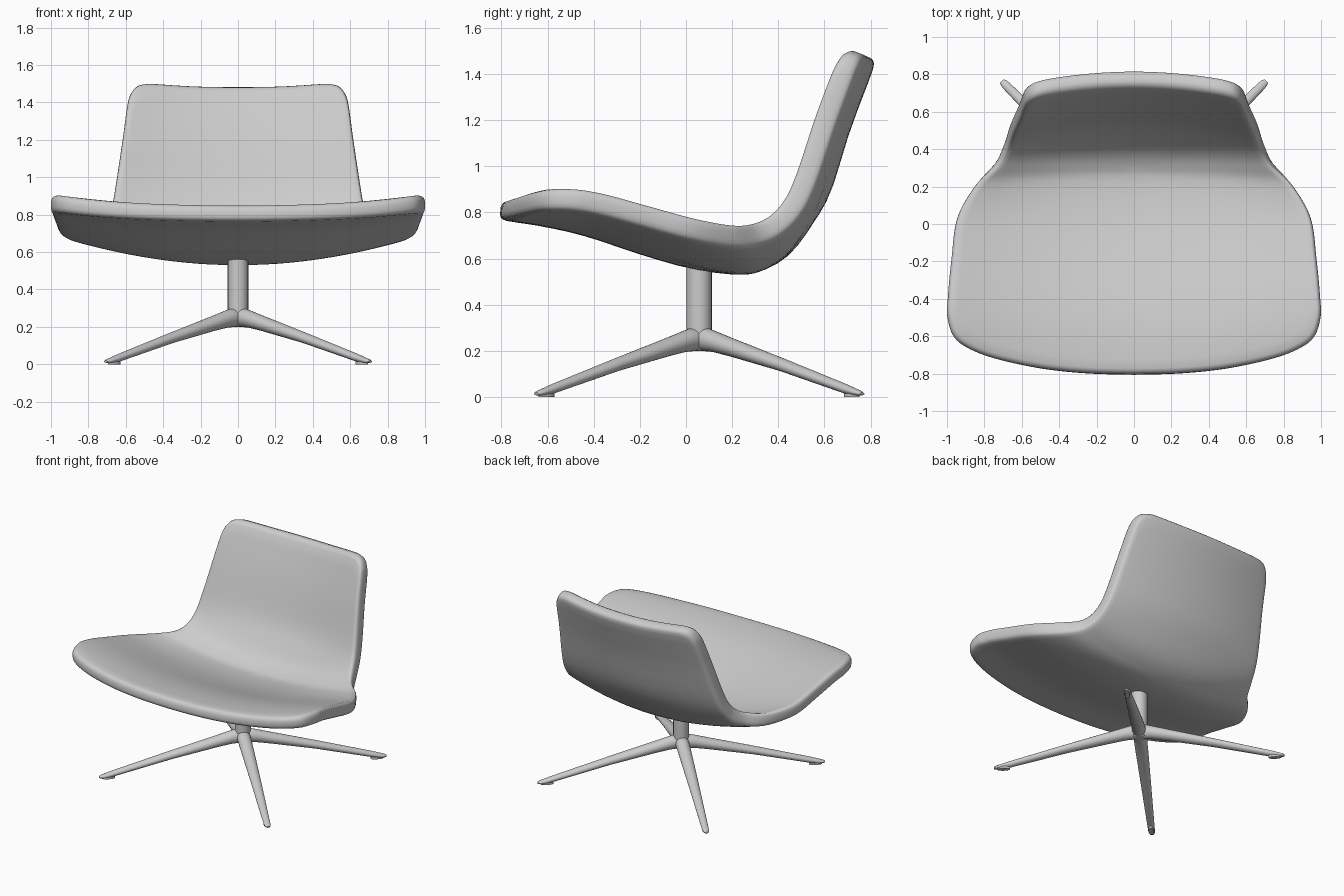
import bpy, bmesh, math
from mathutils import Vector, Matrix

cube = bpy.data.objects.get("Cube")
if cube:
    bpy.data.objects.remove(cube, do_unlink=True)

GREY = (0.6, 0.6, 0.6, 1.0)
grey = bpy.data.materials.new("light_grey")
grey.use_nodes = True
grey.diffuse_color = GREY
grey.node_tree.nodes["Principled BSDF"].inputs["Base Color"].default_value = GREY

BASE_Y = 0.057   # the pedestal stands slightly behind the middle


def spline(points, v):
    """Point on a smooth curve through the points; v counts points."""
    last = len(points) - 1
    i = max(0, min(int(v), last - 1))
    t = v - i
    p1, p2 = Vector(points[i]), Vector(points[i + 1])
    p0 = Vector(points[i - 1]) if i > 0 else 2 * p1 - p2
    p3 = Vector(points[i + 2]) if i + 2 <= last else 2 * p2 - p1
    return p1 + 0.5 * t * ((p2 - p0) + t * ((2 * p0 - 5 * p1 + 4 * p2 - p3)
                           + t * (3 * (p1 - p2) + p3 - p0)))


def loft(name, rings, angle=50):
    """Skin closed rings of equal length and cap both ends."""
    bm = bmesh.new()
    rows = [[bm.verts.new(p) for p in ring] for ring in rings]
    n = len(rows[0])
    for a, b in zip(rows, rows[1:]):
        for i in range(n):
            j = (i + 1) % n
            bm.faces.new((a[i], a[j], b[j], b[i]))
    bm.faces.new(rows[0])
    bm.faces.new(rows[-1])
    bmesh.ops.recalc_face_normals(bm, faces=bm.faces[:])
    mesh = bpy.data.meshes.new(name)
    bm.to_mesh(mesh)
    bm.free()
    mesh.materials.append(grey)
    obj = bpy.data.objects.new(name, mesh)
    bpy.context.collection.objects.link(obj)
    bpy.ops.object.select_all(action='DESELECT')
    obj.select_set(True)
    bpy.context.view_layer.objects.active = obj
    bpy.ops.object.shade_smooth_by_angle(angle=math.radians(angle))
    return obj


# Seat shell stations from the front lip to the top of the back:
# centre y, centre z, side edge y, side edge z, half width
stations = [(-.8, .853, -.8, .9, 1), (-.58, .83, -.58, .912, 1),
            (-.39, .785, -.385, .892, .995), (-.18, .715, -.17, .836, .975),
            (.03, .655, .04, .779, .945), (.22, .628, .205, .75, .85),
            (.31, .645, .3, .76, .745), (.39, .698, .37, .797, .697),
            (.47, .808, .43, .868, .672), (.538, .93, .48, .985, .651),
            (.62, 1.19, .56, 1.225, .615), (.735, 1.494, .67, 1.517, .575)]
# Half outline (share of the half width, position along the stations)
outline = ([(0, 0), (.25, .03), (.5, .14), (.75, .37), (.9, .64), (.97, .95), (1, 1.5)]
           + [(1, v) for v in range(2, 11)]
           + [(1, 10.6), (.98, 10.82), (.93, 10.95), (.85, 11), (.75, 11.01), (.4, 11),
              (0, 11)])


def top_point(u, v):
    cy, cz, ey, ez, width = spline(stations, v)
    return Vector((u * width, cy + (ey - cy) * u * u, cz + (ez - cz) * u * u))


def shell_point(u, v, depth):
    p = top_point(u, v)
    along = top_point(u, v + .05) - top_point(u, v - .05)
    along.x = 0
    along.normalize()
    depth *= min(1, .88 + .12 * v)
    return p + Vector((0, along.z, -along.y)) * depth


STEPS = 5
half = [spline(outline, i / STEPS) for i in range((len(outline) - 1) * STEPS + 1)]
loop = half + [Vector((-p.x, p.y)) for p in half[-2:0:-1]]
inner = [.03 + .07 * i for i in range(14)]
rim = [(.978, .002), (.989, .008), (.996, .02), (1, .036), (1, .068),
       (.997, .083), (.99, .092), (.976, .097)]
sections = ([(k, 0) for k in inner] + rim + [(k, .098) for k in reversed(inner)])
MIDDLE = 5.5
loft("seat_shell", [[shell_point(p.x * k, MIDDLE + (p.y - MIDDLE) * k, d) for p in loop]
                    for k, d in sections])

turns = [2 * math.pi * i / 24 for i in range(24)]

# Pedestal column with a rounded lower hub
column = [(.03, .2), (.042, .203), (.05, .215), (.054, .24), (.055, .3), (.055, .6)]
loft("column", [[(r * math.cos(a), BASE_Y + r * math.sin(a), z) for a in turns]
                for r, z in column])

# Four tapered legs: distance out, height, half width, half thickness
leg_sections = [(0, .248, .045, .047), (.05, .248, .047, .05), (.09, .241, .046, .046),
                (.2, .215, .044, .04), (.5, .142, .036, .029), (.9, .035, .025, .021),
                (.96, .021, .023, .015), (.985, .017, .02, .011), (1, .014, .013, .006)]
for side, sx in (("left", 1), ("right", -1)):
    for end, sy in (("front", -1), ("back", 1)):
        place = (Matrix.Translation((0, BASE_Y, 0))
                 @ Matrix.Rotation(math.atan2(sy, sx), 4, 'Z'))
        loft(f"{end}_{side}_leg",
             [[place @ Vector((r, w * math.cos(a), z + h * math.sin(a))) for a in turns]
              for r, z, w, h in leg_sections])
        # Oval glide under the tip
        loft(f"{end}_{side}_foot_pad",
             [[place @ Vector((.935 + .045 * math.cos(a), .018 * math.sin(a), z))
               for a in turns] for z in (0, .016)])
